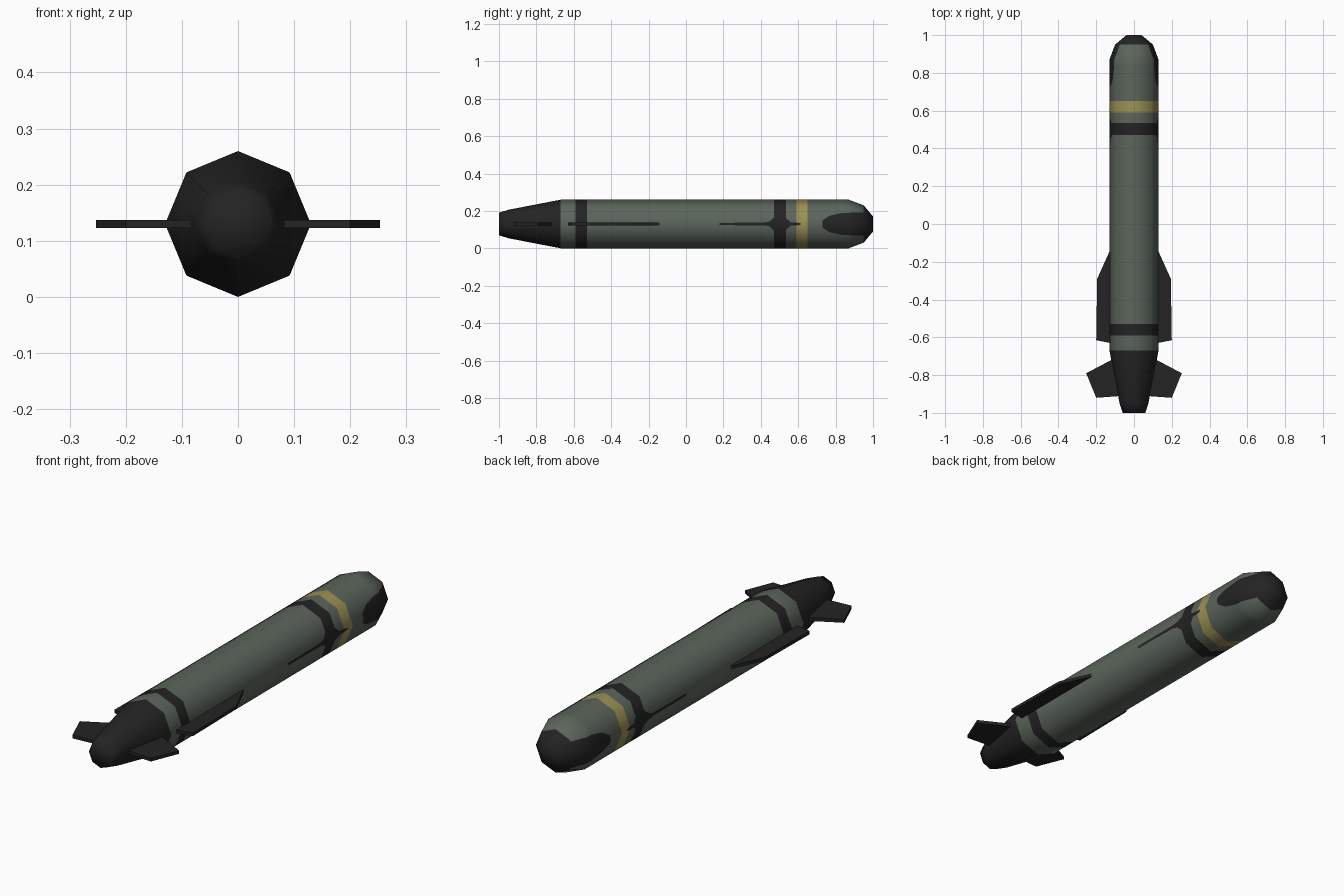
import bpy, bmesh, math
from mathutils import Vector

if "Cube" in bpy.data.objects:
    bpy.data.objects.remove(bpy.data.objects["Cube"])

CZ = 0.13  # axis height


def material(name, rgb):
    m = bpy.data.materials.new(name)
    m.diffuse_color = (*rgb, 1)
    m.use_nodes = True
    m.node_tree.nodes["Principled BSDF"].inputs["Base Color"].default_value = m.diffuse_color
    return m


green = material("grey_green", (0.105, 0.130, 0.105))
black = material("near_black", (0.017, 0.017, 0.017))
yellow = material("dull_yellow", (0.33, 0.285, 0.09))
G, K, Y = 0, 1, 2


def make_object(name, bm, mats):
    bmesh.ops.recalc_face_normals(bm, faces=bm.faces[:])
    me = bpy.data.meshes.new(name)
    bm.to_mesh(me)
    bm.free()
    for m in mats:
        me.materials.append(m)
    ob = bpy.data.objects.new(name, me)
    bpy.context.collection.objects.link(ob)
    return ob


# Body rings: y, radius, half height of the side paint strip,
# then colour of the next section and of its side strip
RINGS = [
    (-1.00, 0.060, 0.008, K, K), (-0.95, 0.076, 0.008, K, K),
    (-0.67, 0.130, 0.008, G, G), (-0.59, 0.130, 0.008, K, K),
    (-0.53, 0.130, 0.008, G, G), (0.18, 0.130, 0.006, G, K),
    (0.42, 0.130, 0.008, G, K), (0.45, 0.130, 0.015, G, K),
    (0.47, 0.130, 0.035, K, K), (0.535, 0.130, 0.030, G, K),
    (0.56, 0.130, 0.009, G, K), (0.59, 0.130, 0.008, Y, K),
    (0.615, 0.130, 0.003, Y, Y), (0.65, 0.130, 0.010, G, G),
    (0.73, 0.130, 0.020, G, K), (0.77, 0.130, 0.045, G, K),
    (0.84, 0.130, 0.060, G, K), (0.87, 0.130, 0.060, G, K),
    (0.95, 0.100, 0.062, K, K), (1.00, 0.040, 0.010, K, K),
]


def section(r, h):
    """Octagon with extra points beside the two side corners."""
    quarter = [(r, 0), (r - h * math.tan(math.pi / 8), h),
               (r * math.sqrt(0.5), r * math.sqrt(0.5)), (0, r)]
    half = quarter + [(-x, z) for x, z in quarter[-2::-1]]
    return half + [(x, -z) for x, z in half[-2:0:-1]]


bm = bmesh.new()
loops = [[bm.verts.new((x, y, z + CZ)) for x, z in section(r, h)]
         for y, r, h, _, _ in RINGS]
n = len(loops[0])
for a, b, ring in zip(loops, loops[1:], RINGS):
    for i in range(n):
        f = bm.faces.new((a[i], a[(i + 1) % n], b[(i + 1) % n], b[i]))
        f.material_index = ring[4] if i in (0, 5, 6, n - 1) else ring[3]
        f.smooth = True
for loop in (loops[0], loops[-1]):
    f = bm.faces.new(loop)
    f.material_index = K
    f.smooth = True
body = make_object("body", bm, [green, black, yellow])

# Round shading: normals point straight out from the axis
normals = []
for v in body.data.vertices:
    ny = v.normal.y
    out = Vector((v.co.x, 0, v.co.z - CZ)).normalized() * math.sqrt(max(0, 1 - ny * ny))
    normals.append((out.x, ny, out.z))
body.data.normals_split_custom_set_from_vertices(normals)


# Flat fins, mirrored left and right
def fin(name, outline, thick=0.015):
    for side, s in (("right", 1), ("left", -1)):
        bm = bmesh.new()
        f = bm.faces.new([bm.verts.new((s * x, y, CZ - thick / 2)) for x, y in outline])
        ext = bmesh.ops.extrude_face_region(bm, geom=[f])["geom"]
        bmesh.ops.translate(bm, vec=(0, 0, thick),
                            verts=[e for e in ext if isinstance(e, bmesh.types.BMVert)])
        make_object(f"{name}_{side}", bm, [black])


fin("middle_wing", [(0.10, -0.08), (0.195, -0.29), (0.20, -0.615), (0.10, -0.635)])
fin("tail_fin", [(0.08, -0.70), (0.12, -0.72), (0.253, -0.79), (0.20, -0.92), (0.06, -0.91)])
